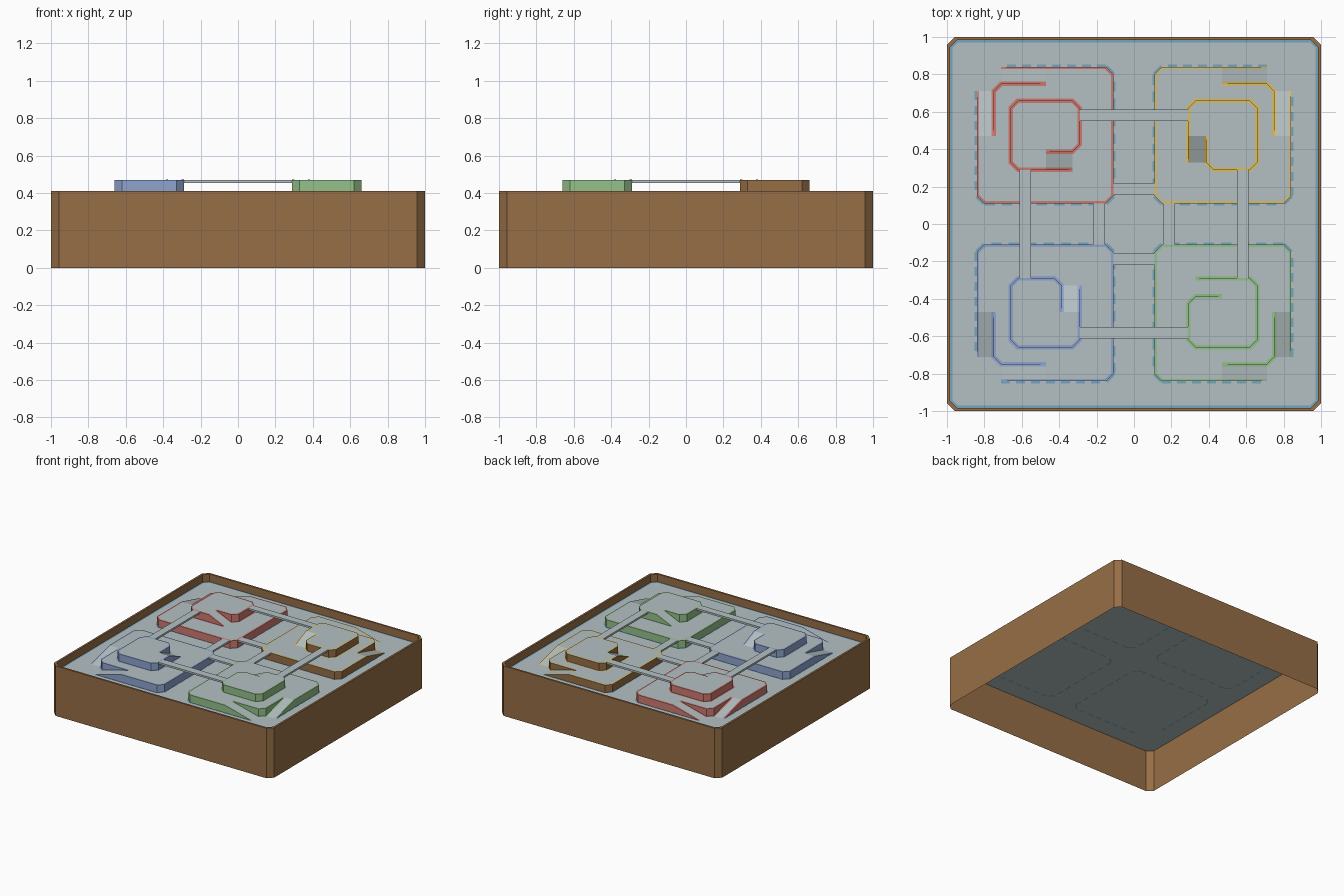
import bpy, bmesh, math
from mathutils import Vector, Matrix

if "Cube" in bpy.data.objects:
    bpy.data.objects.remove(bpy.data.objects["Cube"])

F, M, T = 0.345, 0.408, 0.47      # floor, middle and top levels
E, W = 0.0015, 0.012              # trim lift and trim width


def mat(name, r, g, b):
    m = bpy.data.materials.new(name)
    lin = [(c / 255 / 12.92 if c < 11 else ((c / 255 + 0.055) / 1.055) ** 2.4) for c in (r, g, b)]
    m.diffuse_color = (*lin, 1)
    m.use_nodes = True
    m.node_tree.nodes["Principled BSDF"].inputs["Base Color"].default_value = m.diffuse_color
    return m


grey = mat("pale grey floor", 180, 192, 194)
brown = mat("brown wall", 150, 110, 70)
cyan = mat("floor blue", 118, 165, 188)
red = mat("red", 205, 122, 112)
yellow = mat("yellow", 218, 190, 100)
green = mat("green", 148, 193, 138)
blue = mat("slate blue", 142, 164, 206)


def finish(bm, name, mats, turn=0, side_rule=False):
    bmesh.ops.transform(bm, matrix=Matrix.Rotation(-turn * math.pi / 2, 4, 'Z'), verts=bm.verts)
    bm.normal_update()
    if side_rule:                 # upright faces take the second material
        for f in bm.faces:
            f.material_index = 1 if abs(f.normal.z) < 0.1 else 0
    me = bpy.data.meshes.new(name)
    bm.to_mesh(me)
    bm.free()
    for m in mats:
        me.materials.append(m)
    ob = bpy.data.objects.new(name, me)
    bpy.context.collection.objects.link(ob)


def face(bm, pts):
    bm.faces.new([bm.verts.new(p) for p in pts])


def prism(bm, pts, z0, z1, bottom=False):
    """Upright block on a counter-clockwise outline."""
    face(bm, [(x, y, z1) for x, y in pts])
    if bottom:
        face(bm, [(x, y, z0) for x, y in reversed(pts)])
    for (ax, ay), (bx, by) in zip(pts, pts[1:] + pts[:1]):
        face(bm, [(ax, ay, z0), (bx, by, z0), (bx, by, z1), (ax, ay, z1)])


def wedge(bm, a, b, c, d, lo, hi):
    """Ramp: a,b low edge, c,d high edge, counter-clockwise."""
    face(bm, [(*a, lo), (*b, lo), (*c, hi), (*d, hi)])
    face(bm, [(*b, lo), (*c, lo), (*c, hi)])
    face(bm, [(*d, lo), (*a, lo), (*d, hi)])


def octagon(r, c):
    return [(-r + c, -r), (r - c, -r), (r, -r + c), (r, r - c),
            (r - c, r), (-r + c, r), (-r, r - c), (-r, -r + c)]


def strip(bm, path, off, closed=False, lift=E):
    """Flat band beside a 3D path; positive offset lies to the left."""
    n = len(path)
    P = [Vector(p) for p in path]
    out = []
    for i in range(n):
        dirs = []
        if i > 0 or closed:
            dirs.append((P[i] - P[i - 1]).to_2d().normalized())
        if i < n - 1 or closed:
            dirs.append((P[(i + 1) % n] - P[i]).to_2d().normalized())
        ns = [Vector((-d.y, d.x)) for d in dirs]
        m = (ns[0] + ns[-1]).normalized()
        m *= off / m.dot(ns[0])
        out.append(P[i] + Vector((m.x, m.y, 0)))
    up = Vector((0, 0, lift))
    for i in range(n if closed else n - 1):
        j = (i + 1) % n
        q = [P[i] + up, P[j] + up, out[j] + up, out[i] + up]
        face(bm, q if (off > 0) == (lift > 0) else q[::-1])


def dashes(bm, path, off):
    for a, b in zip(path, path[1:]):
        a, b = Vector((*a[:2], F)), Vector((*b[:2], F))
        n = max(1, round((b - a).length / 0.09))
        for i in range(n):
            k = 0.6 if n > 1 else 1
            seg = [a.lerp(b, i / n), a.lerp(b, (i + k) / n)]
            for lift in (E, -E):   # the marks show through below
                strip(bm, seg, off, lift=lift)


# outer wall: outside, rim and inside
bm = bmesh.new()
o, n = octagon(1, 0.042), octagon(0.984, 0.038)
loops = [[(x, y, z) for x, y in s] for s, z in ((o, 0), (o, 0.41), (n, 0.41), (n, F))]
for lo, hi in zip(loops, loops[1:]):
    for i in range(8):
        j = (i + 1) % 8
        face(bm, [lo[i], lo[j], hi[j], hi[i]])
finish(bm, "outer_wall", [brown])

# arena floor and its border band
bm = bmesh.new()
face(bm, [(x, y, F) for x, y in octagon(0.999, 0.042)])
finish(bm, "arena_floor", [grey])
bm = bmesh.new()
strip(bm, [(x, y, F) for x, y in n], 0.013, closed=True)
finish(bm, "floor_border", [cyan])

# outlines of one corner base (back left), turned for the others
mid = [(-.80, .11), (-.15, .11), (-.11, .15), (-.11, .80), (-.15, .84), (-.47, .84), (-.47, .75),
       (-.71, .75), (-.75, .71), (-.75, .47), (-.84, .47), (-.84, .15)]
top = [(-.47, .385), (-.33, .385), (-.29, .425), (-.29, .62), (-.33, .66), (-.62, .66),
       (-.66, .62), (-.66, .33), (-.62, .29), (-.47, .29)]
rim = [(-.84, .71, F), (-.84, .47, M)] + [(*p, M) for p in [mid[-1]] + mid[:6]] + [(-.71, .84, F)]
inner = mid[6:10]

teams = [("red", red, red), ("yellow", yellow, brown), ("green", green, green), ("blue", blue, blue)]
for k, (name, tint, side) in enumerate(teams):
    bm = bmesh.new()
    prism(bm, mid, F, M)
    finish(bm, name + "_lower_platform", [grey, side], k, True)
    bm = bmesh.new()
    prism(bm, top, M, T)
    finish(bm, name + "_upper_platform", [grey, side], k, True)

    # two ramps up from the floor, one up to the top
    bm = bmesh.new()
    wedge(bm, (-.75, .71), (-.84, .71), (-.84, .47), (-.75, .47), F, M)
    wedge(bm, (-.71, .84), (-.71, .75), (-.47, .75), (-.47, .84), F, M)
    wedge(bm, (-.33, .29), (-.33, .385), (-.47, .385), (-.47, .29), M, T)
    finish(bm, name + "_ramps", [grey, side], k, True)

    # coloured edge bands
    bm = bmesh.new()
    strip(bm, rim, W)
    strip(bm, [(*p, M) for p in inner], W)
    strip(bm, [(*p, z) for p, z in zip(inner, (M, F, F, M))], -W)
    strip(bm, [(*p, T) for p in top] + [(-.33, .29, M)], W)
    strip(bm, [(*top[0], T)] + [(*p, M) for p in top[1:]] + [(-.33, .29, M)], -W)
    finish(bm, name + "_edge_bands", [tint], k)
    bm = bmesh.new()
    dashes(bm, rim, -W)
    finish(bm, name + "_floor_dashes", [cyan], k)

    # bridges to the next base
    for label, x, y0, y1, z in (("upper", .29, .55, .613, T), ("lower", .11, .155, .22, M)):
        bm = bmesh.new()
        prism(bm, [(-x, y0), (x, y0), (x, y1), (-x, y1)], z - 0.015, z, True)
        finish(bm, f"{name}_{label}_bridge", [grey], k)
